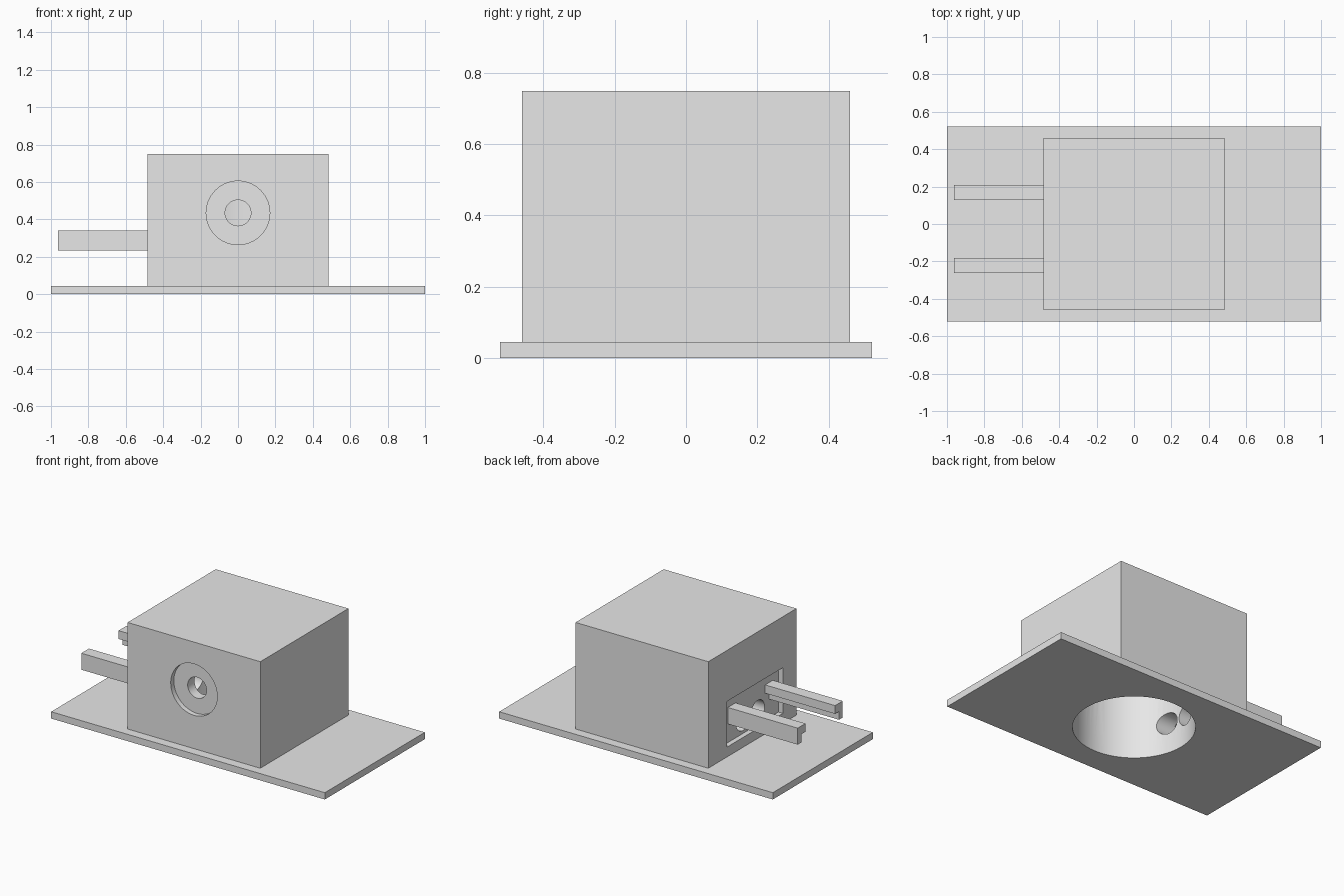
import bpy, bmesh, math
from mathutils import Matrix, Vector

cube = bpy.data.objects.get("Cube")
if cube:
    bpy.data.objects.remove(cube, do_unlink=True)

grey = bpy.data.materials.new("light grey")
grey.use_nodes = True
COLOUR = (0.8, 0.8, 0.8, 1)
grey.diffuse_color = COLOUR
grey.node_tree.nodes["Principled BSDF"].inputs["Base Color"].default_value = COLOUR


def finish(bm, name):
    bmesh.ops.recalc_face_normals(bm, faces=bm.faces)
    mesh = bpy.data.meshes.new(name)
    bm.to_mesh(mesh)
    bm.free()
    mesh.materials.append(grey)
    ob = bpy.data.objects.new(name, mesh)
    bpy.context.collection.objects.link(ob)
    return ob


def box(name, low, high):
    low, high = Vector(low), Vector(high)
    bm = bmesh.new()
    place = Matrix.Translation((low + high) / 2) @ Matrix.Diagonal((*(high - low), 1))
    bmesh.ops.create_cube(bm, size=1, matrix=place)
    return finish(bm, name)


def rod(name, start, end, radius):
    start, end = Vector(start), Vector(end)
    axis = end - start
    turn = axis.to_track_quat("Z", "Y").to_matrix().to_4x4()
    bm = bmesh.new()
    bmesh.ops.create_cone(bm, cap_ends=True, segments=64, radius1=radius, radius2=radius,
                          depth=axis.length, matrix=Matrix.Translation((start + end) / 2) @ turn)
    return finish(bm, name)


def carve(ob, cutters):
    for cutter in cutters:
        mod = ob.modifiers.new("cut", "BOOLEAN")
        mod.operation, mod.solver, mod.object = "DIFFERENCE", "EXACT", cutter
    bpy.context.view_layer.update()
    graph = bpy.context.evaluated_depsgraph_get()
    mesh = bpy.data.meshes.new_from_object(ob.evaluated_get(graph))
    ob.modifiers.clear()
    ob.data = mesh
    bpy.ops.object.select_all(action="DESELECT")
    ob.select_set(True)
    bpy.context.view_layer.objects.active = ob
    bpy.ops.object.shade_smooth_by_angle(angle=math.radians(30))


BASE_TOP, SIDE, DEPTH = 0.045, 0.485, 0.46
RECESS = 0.033
MID = -0.026      # centre line of the side fittings

# Flat base and block body
base = box("base_plate", (-1, -0.522, 0), (1, 0.522, BASE_TOP))
body = box("body_block", (-SIDE, -DEPTH, BASE_TOP), (SIDE, DEPTH, 0.749))

# Large blind bore from below
bore = rod("bore_cutter", (0, 0, -0.1), (0, 0, 0.65), 0.363)

# Counterbored front hole
cuts = [
    bore,
    rod("counterbore_cutter", (0, -0.6, 0.435), (0, -DEPTH + RECESS, 0.435), 0.17),
    rod("front_hole_cutter", (0, -0.6, 0.435), (0, -0.2, 0.435), 0.069),
    box("side_recess_cutter", (-0.6, MID - 0.293, 0.11), (-SIDE + RECESS, MID + 0.293, 0.412)),
]

# Pair of holes in the side recess
for side in (-1, 1):
    y = MID + side * 0.078
    cuts.append(rod("side_hole_cutter", (-0.6, y, 0.2), (-0.2, y, 0.2), 0.07))

carve(base, [bore])
carve(body, cuts)
for cutter in cuts:
    bpy.data.objects.remove(cutter, do_unlink=True)

# Mirrored rails with a stepped section, lower lip on the outside
STEP = [(0.155, 0.342), (0.235, 0.342), (0.235, 0.233),
        (0.195, 0.233), (0.195, 0.287), (0.155, 0.287)]
for side, name in ((-1, "front_rail"), (1, "rear_rail")):
    bm = bmesh.new()
    end = bm.faces.new([bm.verts.new((-0.963, MID + side * y, z)) for y, z in STEP])
    grown = bmesh.ops.extrude_face_region(bm, geom=[end], use_keep_orig=True)
    moved = [v for v in grown["geom"] if isinstance(v, bmesh.types.BMVert)]
    bmesh.ops.translate(bm, verts=moved, vec=(0.963 - SIDE + RECESS, 0, 0))
    finish(bm, name)
